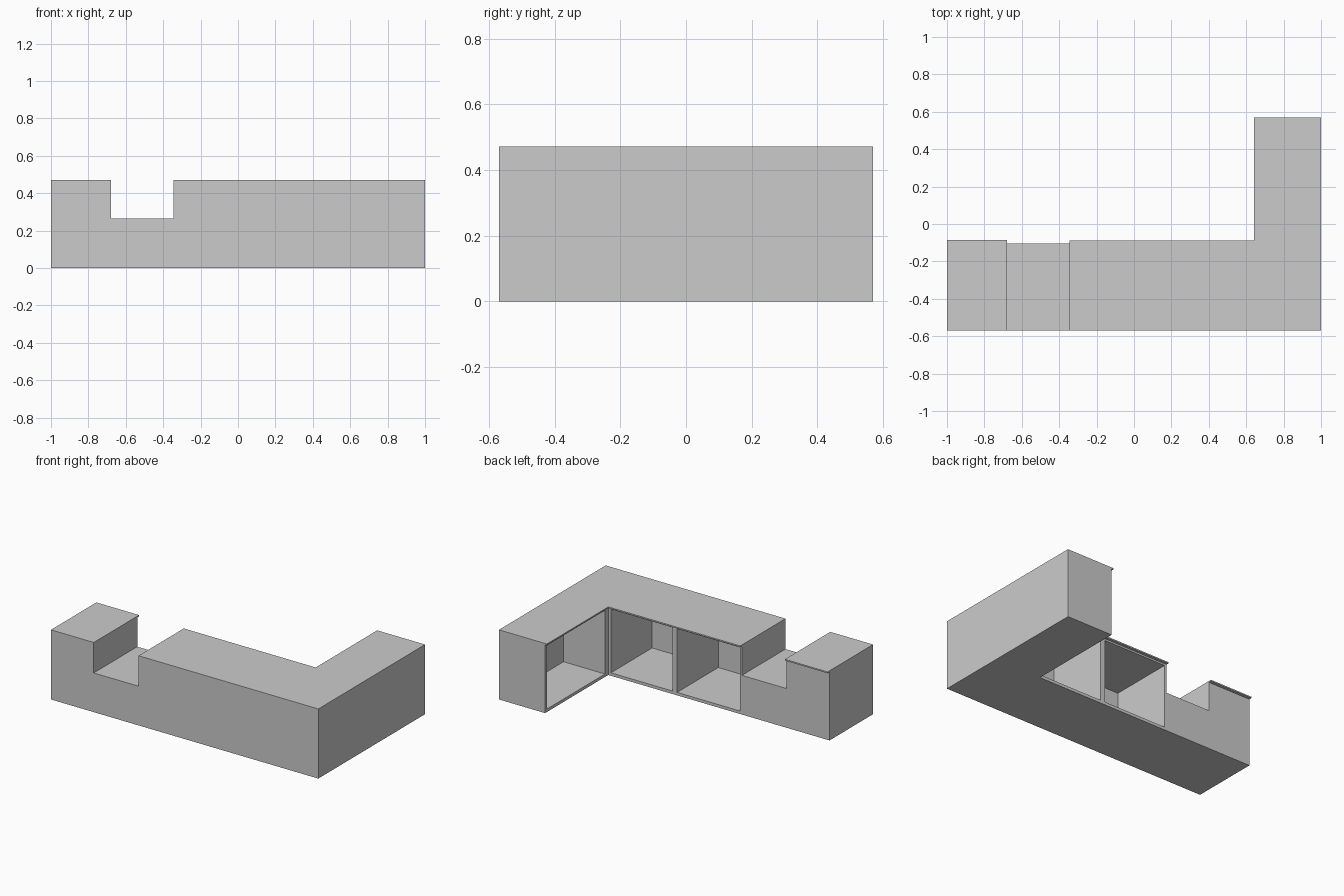
import bpy
import bmesh

if "Cube" in bpy.data.objects:
    bpy.data.objects.remove(bpy.data.objects["Cube"])

BODY_TOP, TOP = 0.462, 0.471
FRONT, RUN_BACK, WING_BACK = -0.57, -0.105, 0.57
WING_X = 0.655


def prism(name, outline, z0, z1):
    """Extrude a flat outline (x, y) from z0 up to z1."""
    bm = bmesh.new()
    face = bm.faces.new([bm.verts.new((x, y, z0)) for x, y in outline])
    top = bmesh.ops.extrude_face_region(bm, geom=[face])["geom"]
    verts = [v for v in top if isinstance(v, bmesh.types.BMVert)]
    bmesh.ops.translate(bm, vec=(0, 0, z1 - z0), verts=verts)
    bmesh.ops.recalc_face_normals(bm, faces=bm.faces[:])
    mesh = bpy.data.meshes.new(name)
    bm.to_mesh(mesh)
    bm.free()
    obj = bpy.data.objects.new(name, mesh)
    bpy.context.collection.objects.link(obj)
    return obj


def rect(x0, x1, y0, y1):
    return [(x0, y0), (x1, y0), (x1, y1), (x0, y1)]


def ell(x0, run_back, wing_x):
    return [(x0, FRONT), (1, FRONT), (1, WING_BACK), (wing_x, WING_BACK),
            (wing_x, run_back), (x0, run_back)]


def cut(obj, name, outline, z0, z1):
    """Carve a box out of obj and discard the cutter."""
    cutter = prism(name, outline, z0, z1)
    cutter.hide_render = True
    mod = obj.modifiers.new(name, 'BOOLEAN')
    mod.operation, mod.solver, mod.object = 'DIFFERENCE', 'EXACT', cutter
    bpy.context.view_layer.objects.active = obj
    bpy.ops.object.modifier_apply(modifier=name)
    bpy.data.objects.remove(cutter)


# L-shaped counter carcass
body = prism("counter_body", ell(-1, RUN_BACK, WING_X), 0, BODY_TOP)

# Lowered pass-through section
cut(body, "low_section_cutter", rect(-0.68, -0.345, -0.7, 0.1), 0.265, 0.6)

# Open shelves facing the inside of the L
for i, (x0, x1) in enumerate([(-0.33, 0.14), (0.175, 0.635)]):
    cut(body, f"run_shelf_cutter_{i}", rect(x0, x1, -0.545, 0.0), 0.02, 0.45)
cut(body, "wing_shelf_cutter", rect(0.5, 0.965, -0.07, 0.55), 0.02, 0.45)

# Thin worktops overhanging the inner side
prism("main_worktop", ell(-0.345, -0.087, 0.642), BODY_TOP, TOP)
prism("end_worktop", rect(-1, -0.68, FRONT, -0.085), BODY_TOP, TOP)
